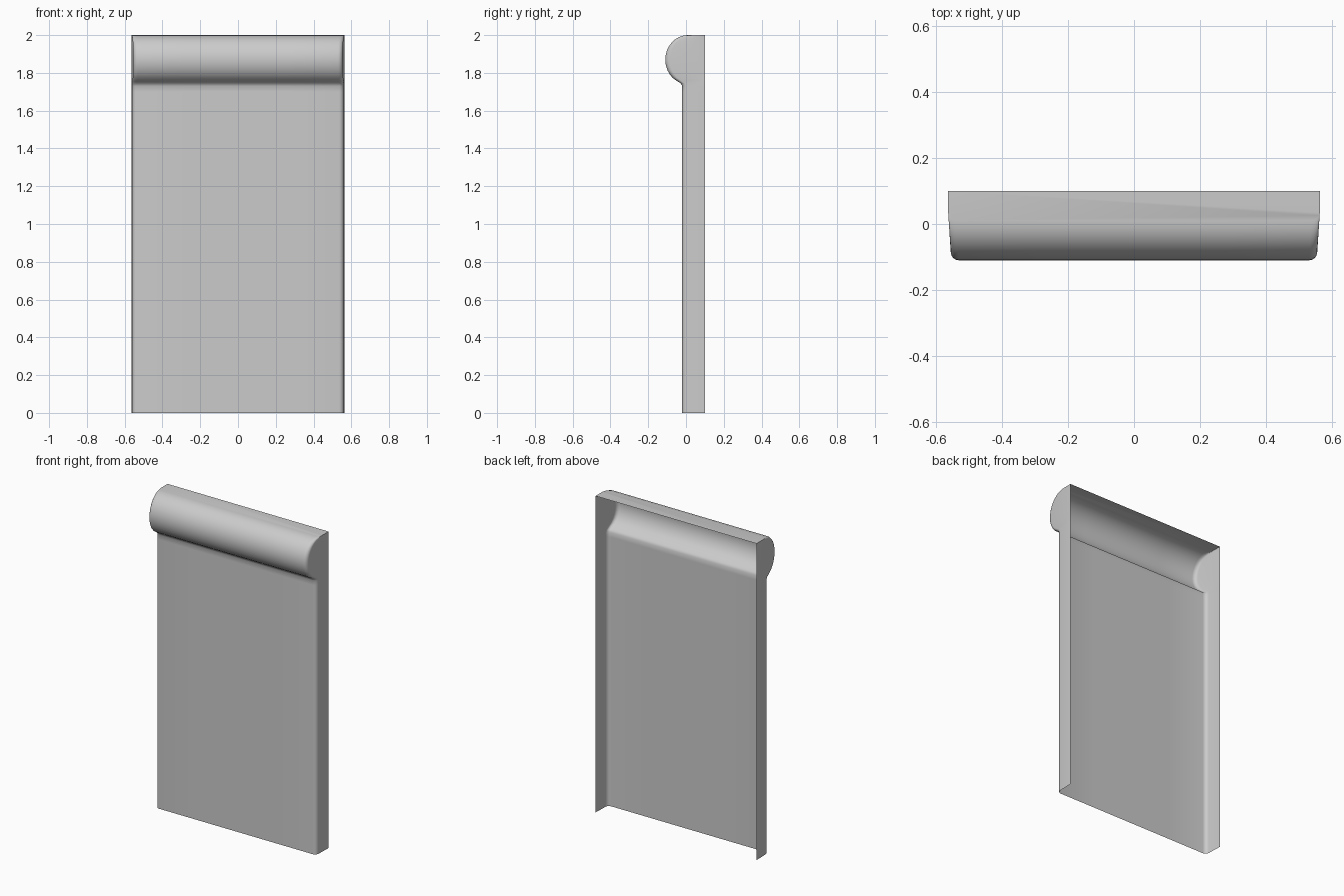
import bpy, bmesh, math

cube = bpy.data.objects.get("Cube")
if cube:
    bpy.data.objects.remove(cube, do_unlink=True)

grey = bpy.data.materials.new("light grey")
grey.use_nodes = True
colour = (0.6, 0.6, 0.6, 1)
grey.diffuse_color = colour
grey.node_tree.nodes["Principled BSDF"].inputs["Base Color"].default_value = colour

BACK, SHEET = 0.1, -0.02

# Front profile (y, z), from the top of the roll down to the bottom of the sheet
profile = []
for i in range(13):
    a = math.radians(90 + i * 11.5)
    profile.append((0.01 + 0.12 * math.cos(a), 1.87 + 0.13 * math.sin(a)))
profile += [(-0.045, 1.755), (-0.028, 1.745), (SHEET, 1.73), (SHEET, 1.7)]
profile += [(SHEET, 1.7 * (1 - k / 4)) for k in range(1, 5)]


def half_width(y):
    """Ends draw in slightly towards the front of the roll."""
    return 0.563 - 0.065 * max(0, SHEET + 0.04 - y)


def row(y, z):
    """U-shaped section: back edge, side, rounded corner, front, mirrored."""
    w = half_width(y)
    r = 0.025
    half = [(half_width(BACK), BACK)]
    for k in range(5):
        a = k * math.pi / 8
        half.append((w - r + r * math.cos(a), y + r - r * math.sin(a)))
    half.append((w * 0.5, y))
    pts = half + [(0, y)] + [(-x, v) for x, v in reversed(half)]
    return [(x, v, z) for x, v in pts]


# Shell, open at the back and at the bottom
bm = bmesh.new()
rows = [[bm.verts.new(p) for p in row(y, z)] for y, z in profile]
for upper, lower in zip(rows, rows[1:]):
    for i in range(len(upper) - 1):
        bm.faces.new((upper[i], upper[i + 1], lower[i + 1], lower[i]))
# Flat strip closing the top of the roll
bm.faces.new(rows[0])
bmesh.ops.recalc_face_normals(bm, faces=bm.faces)
if rows[0][0].link_faces and max(bm.faces, key=lambda f: f.calc_center_median().z).normal.z < 0:
    bmesh.ops.reverse_faces(bm, faces=bm.faces)

mesh = bpy.data.meshes.new("rolled_top_panel")
bm.to_mesh(mesh)
bm.free()
mesh.materials.append(grey)
panel = bpy.data.objects.new("rolled_top_panel", mesh)
bpy.context.collection.objects.link(panel)
bpy.context.view_layer.objects.active = panel
panel.select_set(True)
bpy.ops.object.shade_smooth_by_angle(angle=math.radians(50))
